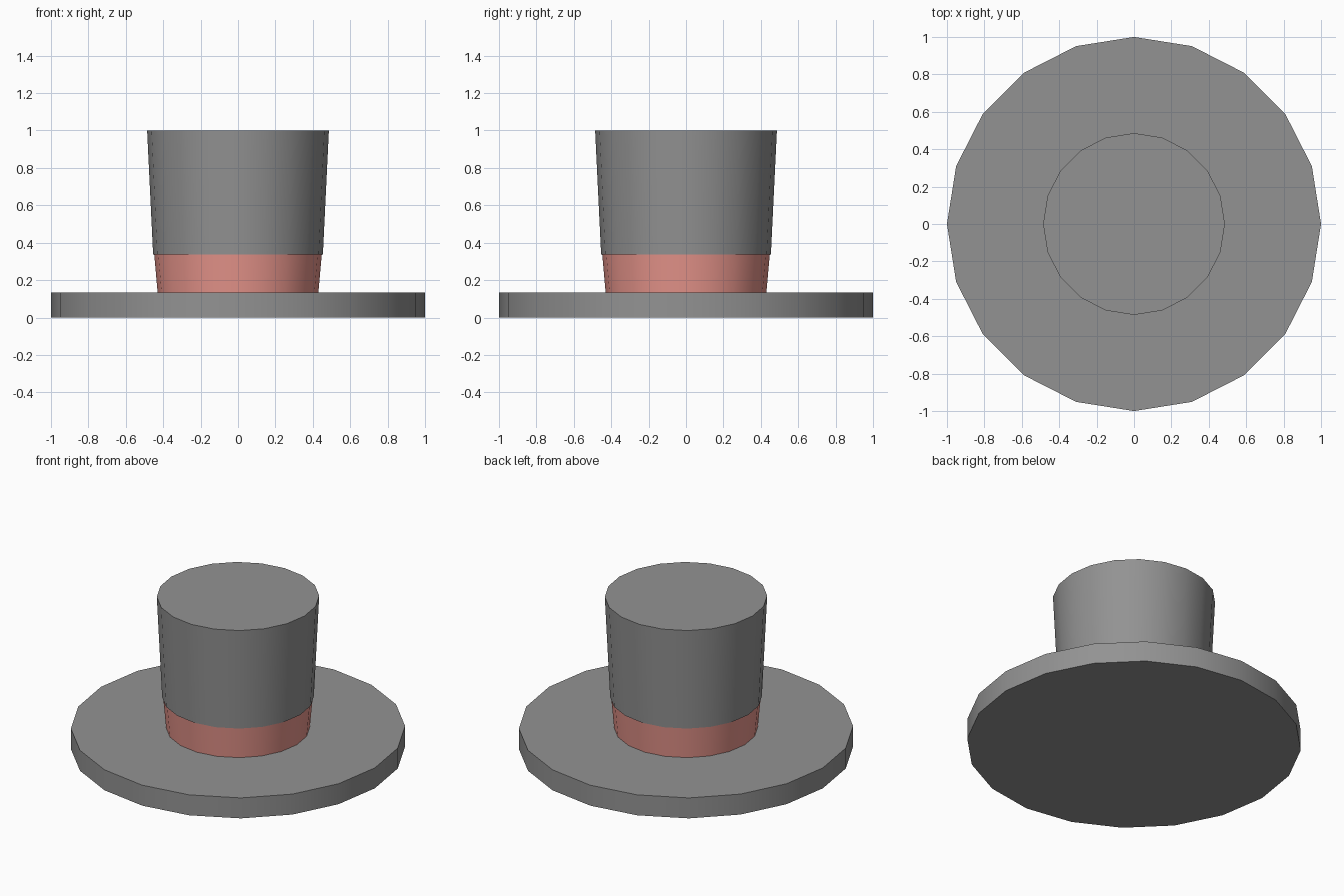
import bpy, math

if "Cube" in bpy.data.objects:
    bpy.data.objects.remove(bpy.data.objects["Cube"])

SIDES = 20


def make_material(name, color):
    mat = bpy.data.materials.new(name)
    mat.diffuse_color = (*color, 1)
    mat.use_nodes = True
    mat.node_tree.nodes["Principled BSDF"].inputs["Base Color"].default_value = mat.diffuse_color
    return mat


def ring_part(name, r_low, r_high, z_low, z_high, material):
    """Tapered 20-sided disc with smooth sides and sharp rims."""
    bpy.ops.mesh.primitive_cone_add(
        vertices=SIDES, radius1=r_low, radius2=r_high,
        depth=z_high - z_low, location=(0, 0, (z_low + z_high) / 2))
    obj = bpy.context.object
    obj.name = name
    bpy.ops.object.shade_smooth_by_angle(angle=math.radians(30))
    obj.data.materials.append(material)
    return obj


felt = make_material("dark_felt", (0.29, 0.29, 0.29))
red = make_material("band_red", (0.8, 0.3, 0.26))

# Wide flat brim
ring_part("brim", 1.0, 1.0, 0.0, 0.135, felt)
# Coloured band around the base of the crown
ring_part("hat_band", 0.43, 0.448, 0.135, 0.338, red)
# Crown, flaring slightly towards the top
ring_part("crown", 0.454, 0.486, 0.338, 1.0, felt)
